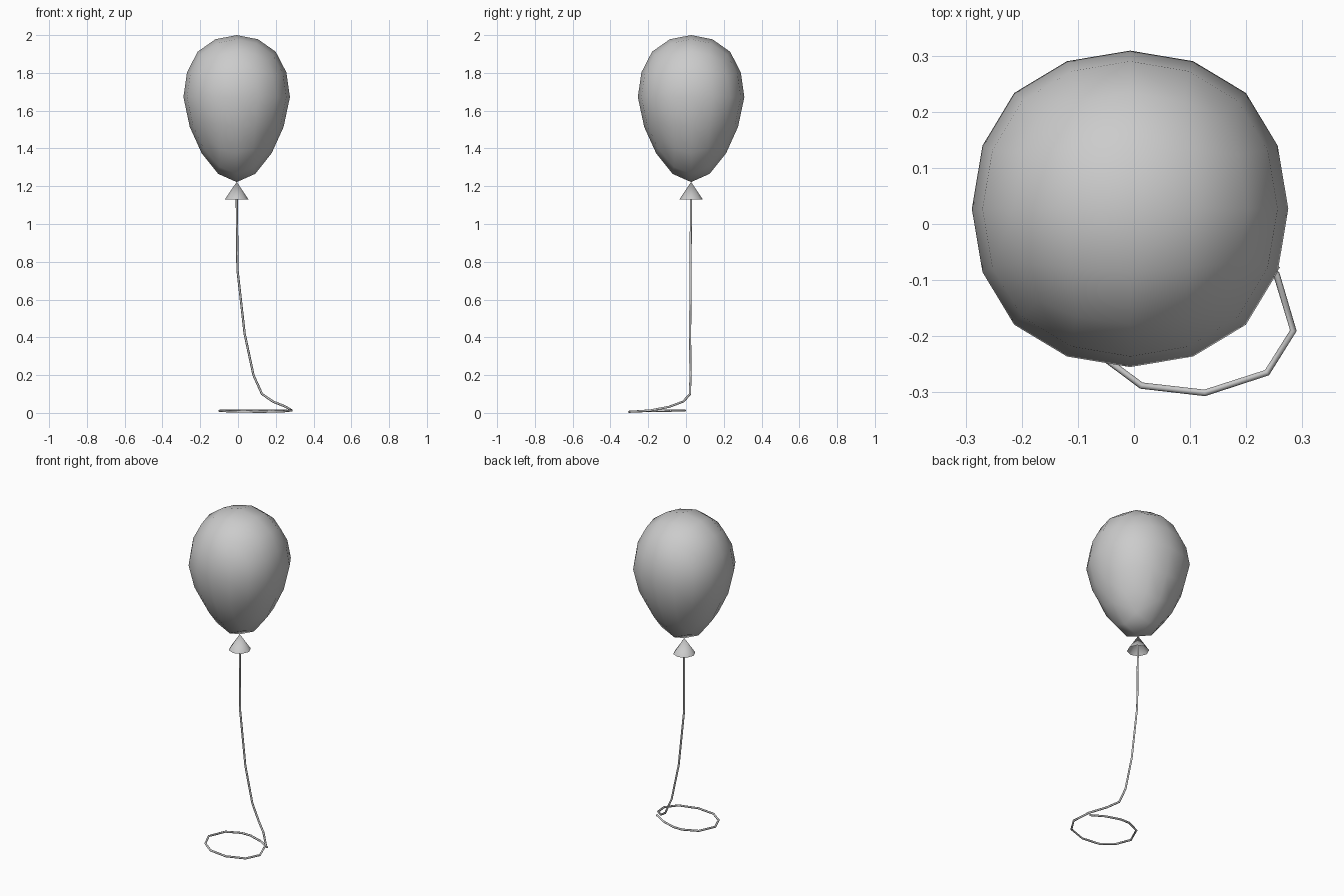
import bpy, bmesh, math

if "Cube" in bpy.data.objects:
    bpy.data.objects.remove(bpy.data.objects["Cube"])

CX, CY = -0.007, 0.027

# Balloon: subdivided cube, fitted to its size and tapered towards the neck
bpy.ops.mesh.primitive_cube_add(size=2)
balloon = bpy.context.object
balloon.name = "balloon"
sub = balloon.modifiers.new("round", 'SUBSURF')
sub.levels = sub.render_levels = 2
sub.use_limit_surface = False
bpy.ops.object.modifier_apply(modifier=sub.name)
verts = balloon.data.vertices
top = max(v.co.z for v in verts)
for v in verts:
    x, y, z = v.co / top
    if z >= 0:
        r, h = 0.282, 1.672 + 0.328 * z
    else:
        u = -z
        r = 0.282 * (1 - 0.14 * u)
        h = 1.672 - 0.45 * (u - 0.5 * u * u * (1 - u))
    v.co = (CX + x * r, CY + y * r, h)
bpy.ops.object.shade_smooth()

# Knot: small open cone below the balloon
bpy.ops.mesh.primitive_cone_add(vertices=8, radius1=0.063, radius2=0, depth=0.094,
                                end_fill_type='NOTHING', location=(CX, CY, 1.176))
knot = bpy.context.object
knot.name = "knot"
bpy.ops.object.shade_smooth()

# String: hangs from the knot and ends in a loop on the ground
path = [(CX, CY, 1.20), (-0.003, 0.024, 0.76), (0.035, 0.022, 0.42),
        (0.082, 0.023, 0.20), (0.127, 0.022, 0.10), (0.185, -0.015, 0.06),
        (0.254, -0.09, 0.032), (0.284, -0.19, 0.013), (0.237, -0.265, 0.008),
        (0.126, -0.301, 0.006), (0.013, -0.288, 0.007), (-0.062, -0.232, 0.009),
        (-0.099, -0.145, 0.011), (-0.055, -0.045, 0.012), (0.03, -0.006, 0.012),
        (0.09, -0.006, 0.012), (0.18, -0.035, 0.012), (0.257, -0.082, 0.012)]
curve = bpy.data.curves.new("string", 'CURVE')
curve.dimensions = '3D'
curve.bevel_depth = 0.006
curve.bevel_resolution = 1
curve.use_fill_caps = True
spline = curve.splines.new('POLY')
spline.points.add(len(path) - 1)
for p, co in zip(spline.points, path):
    p.co = (*co, 1)
spline.use_smooth = True
string = bpy.data.objects.new("string", curve)
bpy.context.collection.objects.link(string)
